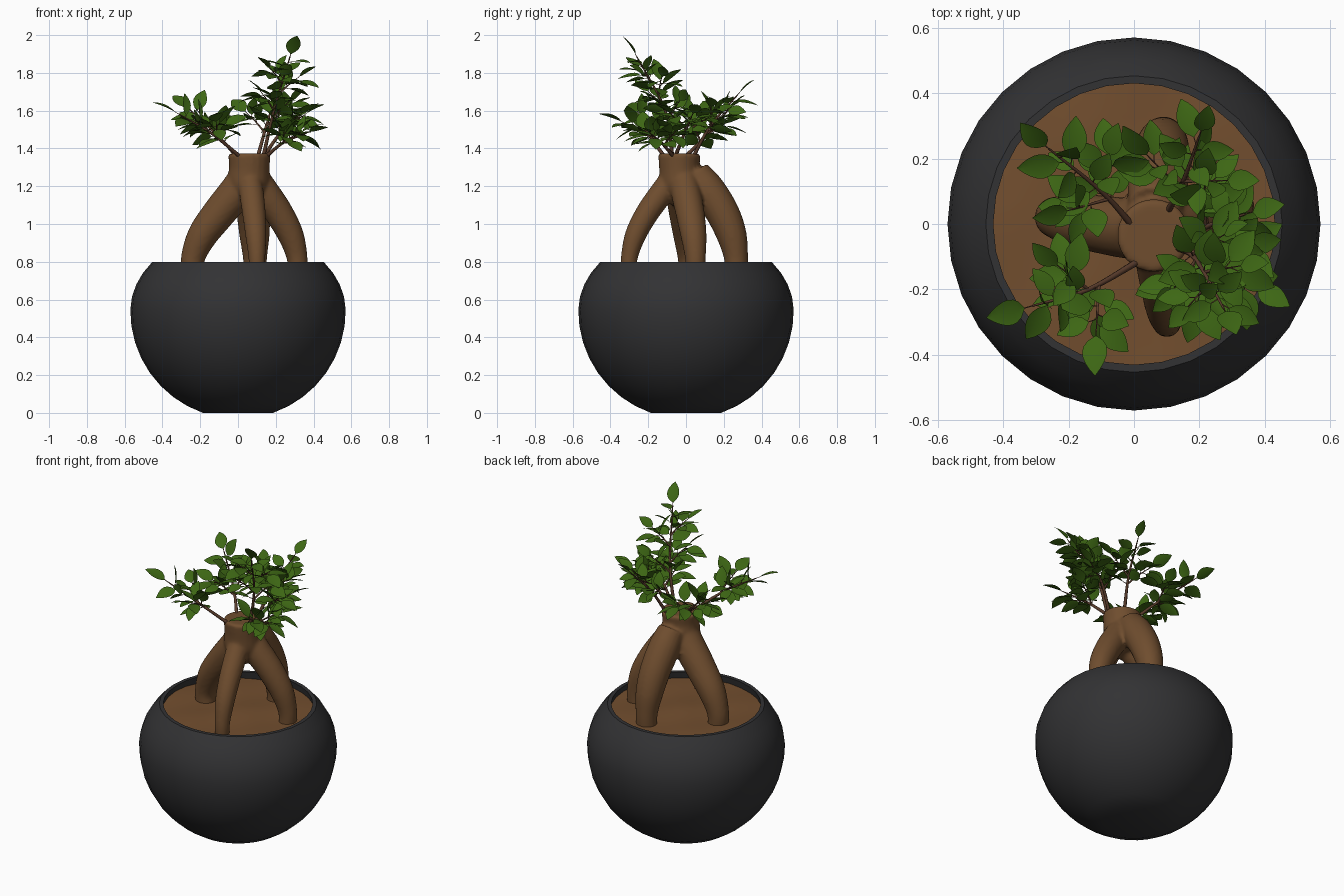
import bpy, bmesh, math, random
from mathutils import Vector

if "Cube" in bpy.data.objects:
    bpy.data.objects.remove(bpy.data.objects["Cube"])

random.seed(11)
Z = Vector((0, 0, 1))


def material(name, rgb):
    m = bpy.data.materials.new(name)
    m.diffuse_color = (*rgb, 1)
    m.use_nodes = True
    m.node_tree.nodes["Principled BSDF"].inputs["Base Color"].default_value = m.diffuse_color
    return m


CHARCOAL = material("charcoal", (0.032, 0.032, 0.034))
EARTH = material("earth_brown", (0.17, 0.077, 0.028))
BARK = material("bark_brown", (0.16, 0.075, 0.028))
TWIG = material("twig_brown", (0.10, 0.045, 0.025))
GREEN = material("leaf_green", (0.047, 0.135, 0.007))


def finish(name, bm, mat, angle=40, recalc=True):
    if recalc:
        bmesh.ops.recalc_face_normals(bm, faces=bm.faces[:])
    me = bpy.data.meshes.new(name)
    bm.to_mesh(me)
    bm.free()
    me.materials.append(mat)
    ob = bpy.data.objects.new(name, me)
    bpy.context.collection.objects.link(ob)
    bpy.context.view_layer.objects.active = ob
    ob.select_set(True)
    bpy.ops.object.shade_smooth_by_angle(angle=math.radians(angle))
    ob.select_set(False)
    return ob


def lathe(name, profile, mat, sides=32):
    bm = bmesh.new()
    vs = [bm.verts.new((r, 0, z)) for r, z in profile]
    es = [bm.edges.new(p) for p in zip(vs, vs[1:])]
    bmesh.ops.spin(bm, geom=vs + es, cent=(0, 0, 0), axis=(0, 0, 1),
                   angle=math.tau, steps=sides)
    bmesh.ops.remove_doubles(bm, verts=bm.verts[:], dist=1e-4)
    return finish(name, bm, mat, 35)


def spline(pts, steps=8):
    """Catmull-Rom through (x, y, z, radius) points."""
    p = [Vector(q) for q in pts]
    p = [p[0] * 2 - p[1]] + p + [p[-1] * 2 - p[-2]]
    out = []
    for a, b, c, d in zip(p, p[1:], p[2:], p[3:]):
        for i in range(steps):
            t = i / steps
            out.append((b * 2 + (c - a) * t + (a * 2 - b * 5 + c * 4 - d) * t * t
                        + (b * 3 - a - c * 3 + d) * t ** 3) * 0.5)
    return out + [p[-2]]


def tube(bm, path, sides):
    rings, u = [], None
    for i, q in enumerate(path):
        t = (path[min(i + 1, len(path) - 1)].xyz - path[max(i - 1, 0)].xyz).normalized()
        u = t.orthogonal() if u is None else u - t * u.dot(t)
        u.normalize()
        w = t.cross(u)
        rings.append([bm.verts.new(q.xyz + (u * math.cos(a) + w * math.sin(a)) * q.w)
                      for a in (math.tau * k / sides for k in range(sides))])
    for r, s in zip(rings, rings[1:]):
        for k in range(sides):
            n = (k + 1) % sides
            bm.faces.new((r[k], r[n], s[n], s[k]))
    bm.faces.new(rings[0][::-1])
    bm.faces.new(rings[-1])


# Bowl-shaped pot: squashed sphere cut flat at foot and rim, with an inner wall
profile = [(0, 0)]
for deg in range(-71, 38, 9):
    a = math.radians(deg)
    profile.append((.57 * math.cos(a), .54 + (.571 if deg < 0 else .428) * math.sin(a)))
profile += [(.453, .8), (.43, .8), (.445, .72)]
lathe("pot", profile, CHARCOAL)

# Gently uneven soil
soil = lathe("soil", [(r * .055, .765 - r * .001) for r in range(9)], EARTH)
for v in soil.data.vertices:
    v.co.z += .006 * math.sin(v.co.x * 14 + 1) * math.cos(v.co.y * 12)

# Trunk and four swollen roots fused into one body
bm = bmesh.new()
tube(bm, spline([(.06, -.035, 1.373, .113), (.06, -.035, 1.3, .108),
                 (.055, -.025, 1.2, .11), (.055, -.01, 1.1, .06)]), 20)
ROOT = [(1.27, .1, .08), (1.18, .3, .092), (1.06, .62, .089),
        (.94, .87, .08), (.82, 1, .064), (.72, 1, .06)]       # height, reach, radius
# foot x, foot y, thickness, arch (lower = rounder shoulder): left, right, front, back
for fx, fy, thick, arch in [(-.238, .02, 1, 1.35), (.313, .05, .86, 1),
                            (.1, -.3, .7, .9), (.09, .265, 1, .6)]:
    pts = []
    for z, reach, r in ROOT:
        f = reach ** arch
        pts.append((.055 + (fx - .055) * f, -.025 + (fy + .025) * f, z, r * thick))
    tube(bm, spline(pts), 20)
trunk = finish("trunk_and_roots", bm, BARK, 60)
rm = trunk.modifiers.new("fuse", "REMESH")
rm.mode, rm.voxel_size, rm.use_smooth_shade = "VOXEL", .011, True
sm = trunk.modifiers.new("soften", "SMOOTH")
sm.factor, sm.iterations = .5, 3

# Main branches: start, middle, end
BRANCHES = [
    [(.13, -.07, 1.34), (.19, -.11, 1.6), (.275, -.26, 1.885)],      # tall right front
    [(.14, -.06, 1.35), (.24, -.13, 1.43), (.36, -.19, 1.48)],       # low right
    [(.13, -.06, 1.35), (.24, 0, 1.5), (.34, .03, 1.57)],            # middle right
    [(.1, .03, 1.34), (.15, .13, 1.52), (.2, .27, 1.68)],            # back right
    [(.02, -.11, 1.35), (-.14, -.2, 1.48), (-.31, -.25, 1.58)],      # front left
    [(0, -.01, 1.35), (-.1, .1, 1.46), (-.26, .23, 1.61)],           # back left
]
wood, leaves = bmesh.new(), bmesh.new()


def add_leaf(base, d, up, length):
    """Pointed oval blade, folded at the midrib and drooping at the tip."""
    side = d.cross(up).normalized()
    n = side.cross(d).normalized()
    rows = []
    for i in range(8):
        s = i / 7
        half = length * .31 * max(math.sin(math.pi * s ** .85) ** .85 if 0 < i < 7 else 0, .03)
        mid = base + d * s * length - n * .13 * length * s * s
        rows.append([bm_v for bm_v in (leaves.verts.new(mid + side * half * k + n * half * .2 * abs(k))
                                       for k in (-1, 0, 1))])
    for a, b in zip(rows, rows[1:]):
        for k in (0, 1):
            leaves.faces.new((a[k], a[k + 1], b[k + 1], b[k]))


def leafy_stem(pts, thick, count, crown=False):
    """Tapered stem with leaves spiralling round its outer part."""
    path = spline([(*p, thick * (1 - .35 * i)) for i, p in enumerate(pts)], 10)
    tube(wood, path, 7)
    turn = random.uniform(0, math.tau)
    for i in range(count):
        tip = i == count - 1
        k = min(int((.4 + .6 * i / (count - 1)) * (len(path) - 1)), len(path) - 2)
        t = (path[k + 1].xyz - path[k].xyz).normalized()
        p = path[-1].xyz if tip else path[k].xyz
        u = t.orthogonal().normalized()
        a = turn + i * 2.4
        radial = u * math.cos(a) + t.cross(u) * math.sin(a)
        d = t.copy()
        if not tip:
            d = t * random.uniform(.3, .7) + radial
            d.z = d.z * .6 + .1
        d.normalize()
        base = p + d * random.uniform(.012, .03)
        tube(wood, [Vector((*p, .0025)), Vector((*base, .002))], 4)
        up = Z + radial * .3 + Vector([random.uniform(-.45, .45) for _ in range(3)])
        length = random.uniform(.095, .13)
        if crown and tip:                      # topmost leaf reaches z = 2
            length = (2 - base.z) / d.z * 1.04
        add_leaf(base, d, up, length)
    return path


# Each branch carries leaves plus side twigs alternating left and right
for index, pts in enumerate(BRANCHES):
    tall = index == 0
    path = leafy_stem(pts, .011, 16 if tall else 11, tall)
    for j in range(4 if tall else 2):
        k = int((.42 + .12 * j) * (len(path) - 1))
        t = (path[k + 1].xyz - path[k].xyz).normalized()
        out = t * .55 + t.cross(Z).normalized() * (.8 if j % 2 else -.8)
        start, reach = path[k].xyz, random.uniform(.12, .15) - .015 * j
        leafy_stem([start, start + out * reach * .5 + Z * .02, start + out * reach + Z * .03], .006, 7)

finish("branches", wood, TWIG, 60)
finish("leaves", leaves, GREEN, 60, recalc=False)
